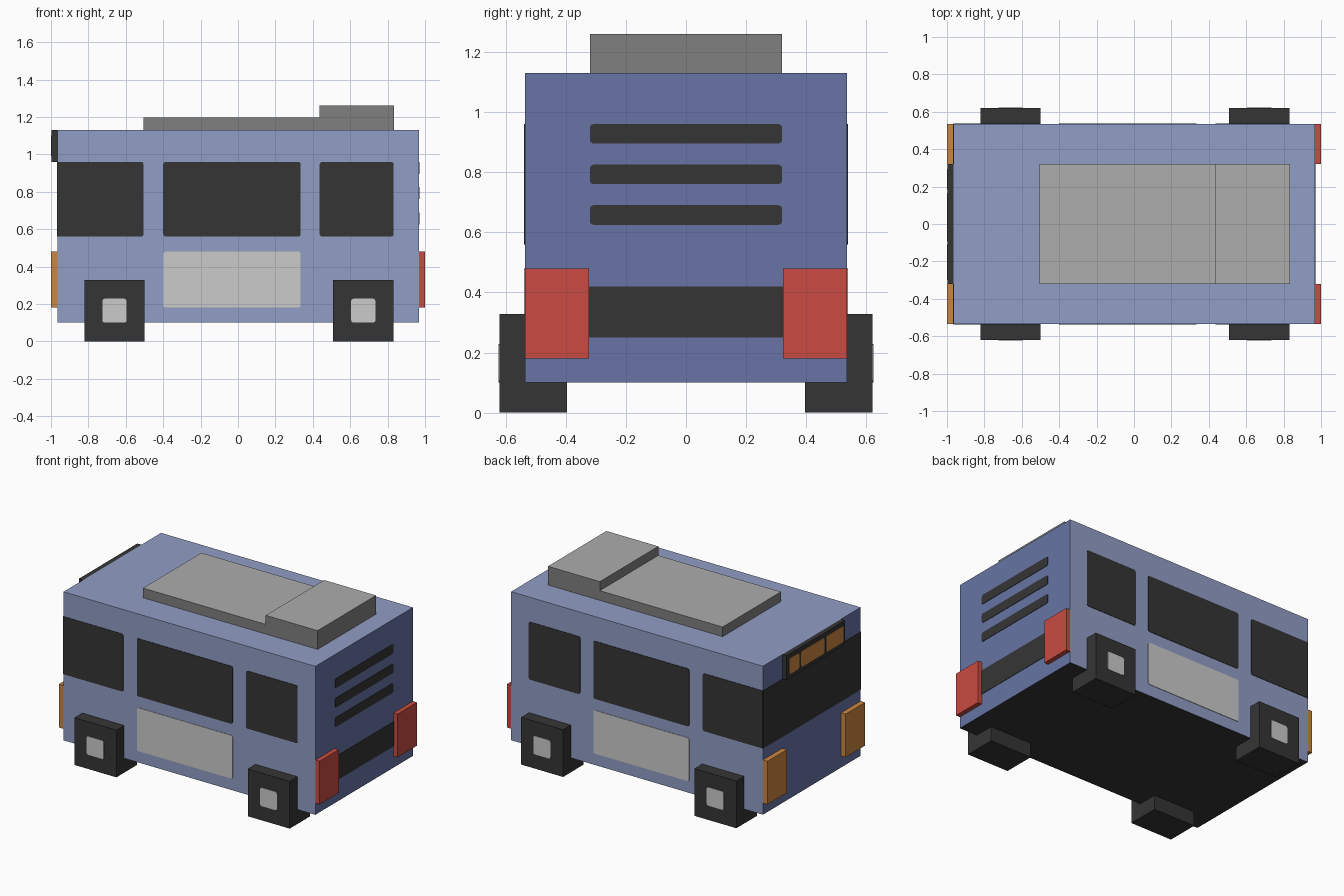
import bpy, bmesh, math
from mathutils import Vector

if "Cube" in bpy.data.objects:
    bpy.data.objects.remove(bpy.data.objects["Cube"])


def material(name, hex_code):
    lin = []
    for i in (0, 2, 4):
        c = int(hex_code[i:i + 2], 16) / 255
        lin.append(c / 12.92 if c <= 0.04045 else ((c + 0.055) / 1.055) ** 2.4)
    m = bpy.data.materials.new(name)
    m.diffuse_color = (*lin, 1)
    m.use_nodes = True
    m.node_tree.nodes["Principled BSDF"].inputs["Base Color"].default_value = m.diffuse_color
    return m


LIGHT_BLUE = material("light blue", "919ec5")
DARK_BLUE = material("dark blue", "6774a5")
BLACK = material("near black", "353535")
PALE = material("pale grey", "cbcbcb")
GREY = material("grey", "adadad")
DARK_GREY = material("dark grey", "808080")
ORANGE = material("orange", "cb8641")
RED = material("red", "c84b41")


def finish(name, bm, mats):
    bmesh.ops.recalc_face_normals(bm, faces=bm.faces)
    mesh = bpy.data.meshes.new(name)
    bm.to_mesh(mesh)
    bm.free()
    for m in mats:
        mesh.materials.append(m)
    ob = bpy.data.objects.new(name, mesh)
    bpy.context.collection.objects.link(ob)
    return ob


def box(name, x, y, z, *mats, rule=None):
    """Box from ranges; rule maps a face normal to a material index."""
    bm = bmesh.new()
    bmesh.ops.create_cube(bm, size=1)
    for v in bm.verts:
        v.co = [(a + b) / 2 + c * (b - a) for c, (a, b) in zip(v.co, (x, y, z))]
    bm.normal_update()
    if rule:
        for f in bm.faces:
            f.material_index = rule(f.normal)
    return finish(name, bm, mats)


def plate(name, normal, at, u, z, mat, r=0.012, square_start=False):
    """Thin rounded plate on a wall facing normal; u runs along x or y."""
    pts = []
    corners = [(u[0], z[0], 180), (u[1], z[0], 270), (u[1], z[1], 0), (u[0], z[1], 90)]
    for cu, cz, start in corners:
        if r == 0 or (square_start and cu == u[0]):
            pts.append((cu, cz))
            continue
        mu = cu + (r if cu == u[0] else -r)
        mz = cz + (r if cz == z[0] else -r)
        for k in range(3):
            a = math.radians(start + 45 * k)
            pts.append((mu + r * math.cos(a), mz + r * math.sin(a)))
    bm = bmesh.new()
    n = Vector(normal)
    verts = [bm.verts.new((at, p, q) if n.x else (p, at, q)) for p, q in pts]
    face = bm.faces.new(verts)
    ext = bmesh.ops.extrude_face_region(bm, geom=[face])
    moved = [g for g in ext["geom"] if isinstance(g, bmesh.types.BMVert)]
    bmesh.ops.translate(bm, verts=moved, vec=n * 0.003)
    return finish(name, bm, [mat])


X0, X1, W = -0.965, 0.968, 0.535

# Body: light sides and roof, dark ends, black underside
box("body", (X0, X1), (-W, W), (0.10, 1.13), LIGHT_BLUE, DARK_BLUE, BLACK,
    rule=lambda n: 1 if abs(n.x) > 0.5 else 2 if n.z < -0.5 else 0)

# Roof units: lighter on top
top_rule = lambda n: 0 if n.z > 0.5 else 1
box("roof_panel", (-0.505, 0.437), (-0.32, 0.32), (1.13, 1.197), GREY, DARK_GREY, rule=top_rule)
box("roof_unit", (0.437, 0.835), (-0.32, 0.32), (1.13, 1.26), GREY, DARK_GREY, rule=top_rule)

for s, side in ((-1, "right"), (1, "left")):
    n = (0, s, 0)
    # Side windows and lower panel
    plate(f"front_window_{side}", n, s * W, (X0, -0.505), (0.56, 0.96), BLACK, square_start=True)
    plate(f"middle_window_{side}", n, s * W, (-0.40, 0.335), (0.56, 0.96), BLACK)
    plate(f"rear_window_{side}", n, s * W, (0.437, 0.832), (0.56, 0.96), BLACK)
    plate(f"side_panel_{side}", n, s * W, (-0.40, 0.335), (0.18, 0.48), PALE)
    # Wheels and hubs
    for cx, end in ((-0.66, "front"), (0.67, "rear")):
        box(f"{end}_wheel_{side}", (cx - 0.161, cx + 0.161),
            tuple(sorted((s * 0.395, s * 0.62))), (0, 0.328), BLACK)
        plate(f"{end}_hub_{side}", n, s * 0.62, (cx - 0.065, cx + 0.065), (0.10, 0.228), PALE)
    # Lamps
    y = tuple(sorted((s * 0.322, s * W)))
    box(f"front_lamp_{side}", (-1.0, X0), y, (0.18, 0.48), ORANGE)
    box(f"rear_lamp_{side}", (X1, 1.0), y, (0.18, 0.48), RED)

# Windscreen
plate("windscreen", (-1, 0, 0), X0, (-W, W), (0.56, 0.96), BLACK, r=0)

# Roof sign with three lit panels
box("sign_box", (-0.997, X0), (-0.32, 0.32), (0.96, 1.13), BLACK)
for i, u in enumerate(((0.185, 0.295), (-0.09, 0.165), (-0.30, -0.11))):
    plate(f"sign_panel_{i + 1}", (-1, 0, 0), -0.997, u, (0.99, 1.10), ORANGE)

# Rear vents and bumper plate
for i in range(3):
    z = 0.625 + 0.135 * i
    plate(f"rear_vent_{i + 1}", (1, 0, 0), X1, (-0.32, 0.32), (z, z + 0.065), BLACK)
plate("rear_bumper_plate", (1, 0, 0), X1, (-0.322, 0.322), (0.25, 0.42), BLACK, r=0)
